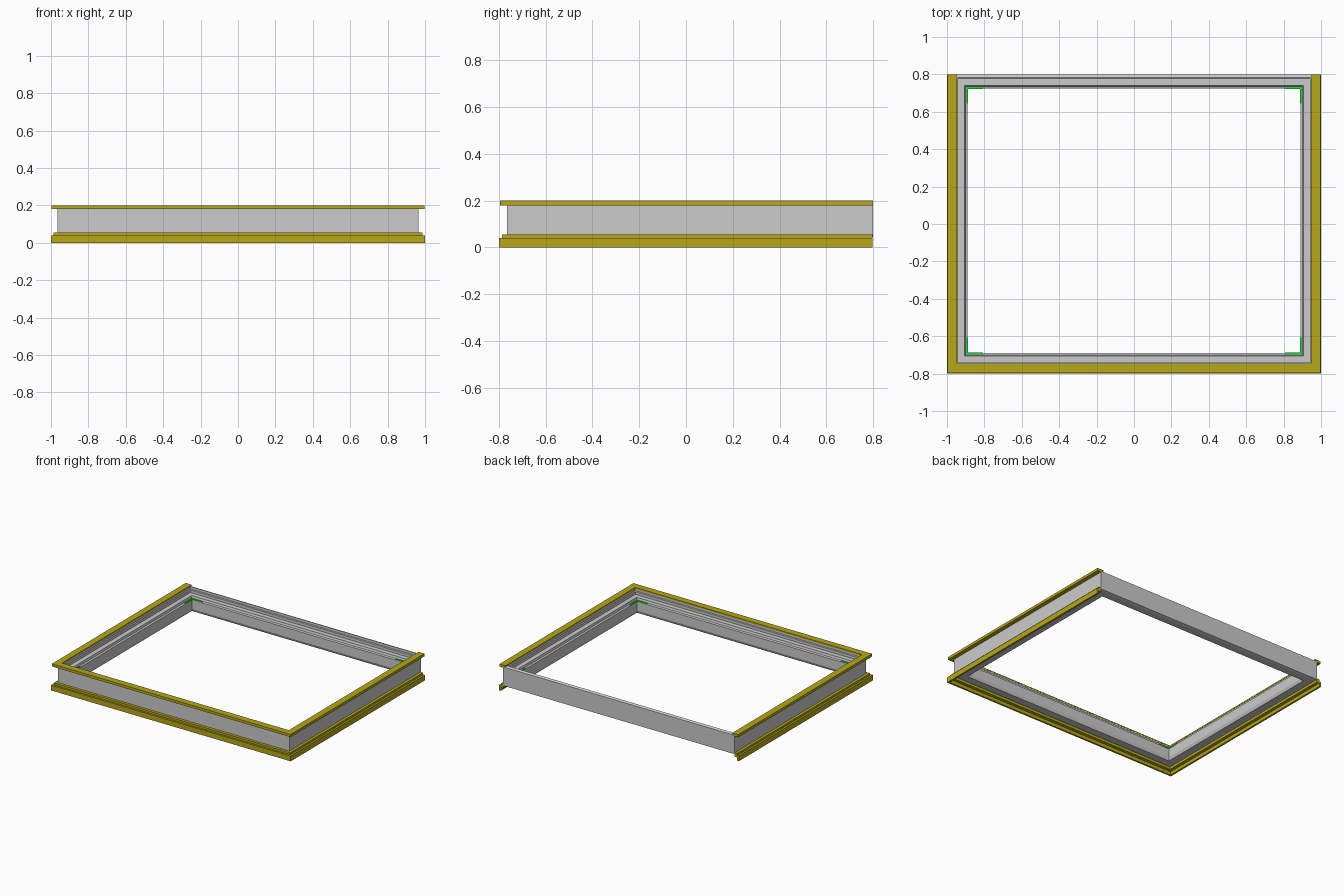
import bpy, bmesh

if "Cube" in bpy.data.objects:
    bpy.data.objects.remove(bpy.data.objects["Cube"])

YELLOW = bpy.data.materials.new("yellow_trim")
YELLOW.diffuse_color = (0.48, 0.39, 0.01, 1)
YELLOW.use_nodes = True
YELLOW.node_tree.nodes["Principled BSDF"].inputs["Base Color"].default_value = YELLOW.diffuse_color
GREEN = bpy.data.materials.new("green_bracket")
GREEN.diffuse_color = (0.02, 0.7, 0.05, 1)
GREEN.use_nodes = True
GREEN.node_tree.nodes["Principled BSDF"].inputs["Base Color"].default_value = GREEN.diffuse_color


def finish(name, bm, mat=None):
    bmesh.ops.recalc_face_normals(bm, faces=bm.faces)
    me = bpy.data.meshes.new(name)
    bm.to_mesh(me)
    bm.free()
    ob = bpy.data.objects.new(name, me)
    bpy.context.collection.objects.link(ob)
    if mat:
        me.materials.append(mat)
    return ob


def sweep(name, profile, hx, y0, y1, closed, mat=None):
    """Sweep (inset, z) points round a rectangle with mitred corners.
    When open, the back side is left out and the ends are cut square."""
    bm = bmesh.new()
    rows = []
    for sx, sy in ((-1, 1), (-1, -1), (1, -1), (1, 1)):
        row = []
        for d, z in profile:
            y = y0 + d if sy < 0 else (y1 - d if closed else y1)
            row.append(bm.verts.new((sx * (hx - d), y, z)))
        rows.append(row)
    n = len(profile)
    for i in range(4 if closed else 3):
        a, b = rows[i], rows[(i + 1) % 4]
        for j in range(n):
            k = (j + 1) % n
            bm.faces.new((a[j], a[k], b[k], b[j]))
    if not closed:
        bm.faces.new(rows[0])
        bm.faces.new(rows[3])
    return finish(name, bm, mat)


# Grey frame: outer wall, recessed ledge, stepped inner wall
frame = [(0, 0.045), (0, 0.187), (0.012, 0.194), (0.018, 0.194),
         (0.018, 0.175), (0.025, 0.172), (0.025, 0.152),
         (0.060, 0.152), (0.064, 0.135), (0.075, 0.130),
         (0.075, 0.060), (0.066, 0.040), (0.020, 0.040)]
sweep("frame_body", frame, 0.965, -0.765, 0.80, True)

# Yellow trims on the front, left and right
top_trim = [(0.004, 0.18), (0.004, 0.20), (0.054, 0.20), (0.054, 0.19),
            (0.040, 0.19), (0.040, 0.18)]
sweep("top_trim", top_trim, 1.0, -0.80, 0.80, False, YELLOW)

bottom_trim = [(0, 0), (0, 0.04), (0.014, 0.04), (0.014, 0.055),
               (0.038, 0.055), (0.038, 0.025), (0.014, 0.025), (0.014, 0)]
sweep("bottom_trim", bottom_trim, 1.0, -0.80, 0.798, False, YELLOW)

# Green corner brackets lying on the inner step
for side, sx in (("left", -1), ("right", 1)):
    for end, sy, yc in (("front", 1, -0.69), ("back", -1, 0.725)):
        outline = [(0, 0), (0.09, 0), (0.09, 0.010), (0.010, 0.010),
                   (0.010, 0.09), (0, 0.09)]
        bm = bmesh.new()
        # corner starts inside the step and stays behind the inner wall line
        pts = [(sx * (0.898 - u), yc + sy * (v - 0.008)) for u, v in outline]
        lo = [bm.verts.new((x, y, 0.128)) for x, y in pts]
        face = bm.faces.new(lo)
        ext = bmesh.ops.extrude_face_region(bm, geom=[face])["geom"]
        top = [g for g in ext if isinstance(g, bmesh.types.BMVert)]
        bmesh.ops.translate(bm, verts=top, vec=(0, 0, 0.010))
        finish(f"{end}_{side}_corner_bracket", bm, GREEN)
